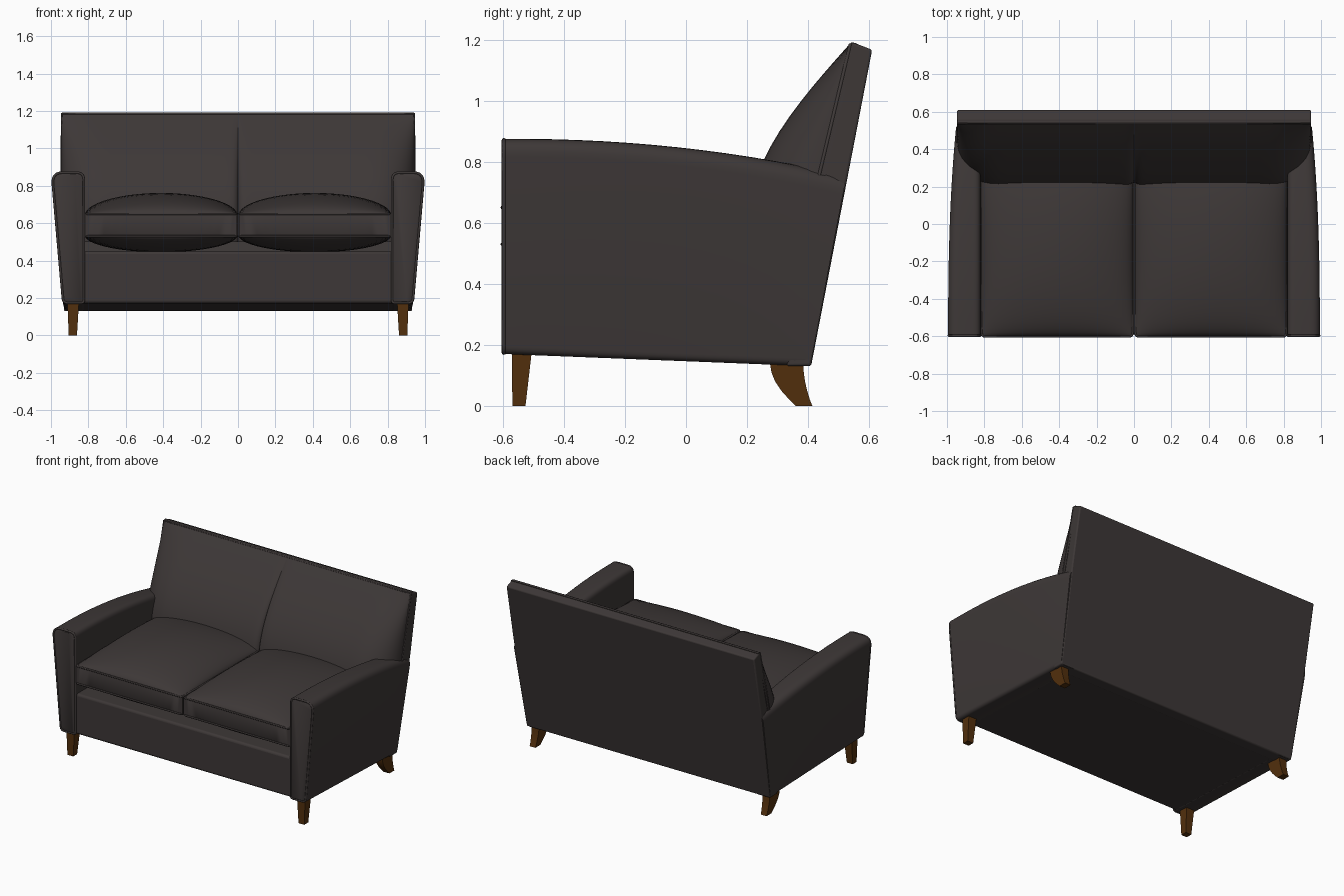
import bpy, bmesh, math
from mathutils import Vector

if "Cube" in bpy.data.objects:
    bpy.data.objects.remove(bpy.data.objects["Cube"])


def material(name, rgb):
    m = bpy.data.materials.new(name)
    m.diffuse_color = (*rgb, 1)
    m.use_nodes = True
    m.node_tree.nodes["Principled BSDF"].inputs["Base Color"].default_value = m.diffuse_color
    return m


FABRIC = material("dark upholstery", (0.047, 0.039, 0.038))
WOOD = material("brown wood", (0.085, 0.029, 0.004))


def finish(name, bm, mat, bevel=0, angle=40):
    bmesh.ops.recalc_face_normals(bm, faces=bm.faces)
    me = bpy.data.meshes.new(name)
    bm.to_mesh(me)
    bm.free()
    me.materials.append(mat)
    me.shade_smooth()
    me.set_sharp_from_angle(angle=math.radians(angle))
    ob = bpy.data.objects.new(name, me)
    bpy.context.collection.objects.link(ob)
    if bevel:
        mod = ob.modifiers.new("soft edges", 'BEVEL')
        mod.width, mod.segments = bevel, 3
        mod.limit_method = 'ANGLE'
    return ob


def loft(name, rings, mat, bevel=0):
    """Skin a list of equal-length closed rings and cap both ends."""
    bm = bmesh.new()
    vs = [[bm.verts.new(p) for p in r] for r in rings]
    n = len(rings[0])
    for a, b in zip(vs, vs[1:]):
        for i in range(n):
            j = (i + 1) % n
            bm.faces.new((a[i], a[j], b[j], b[i]))
    bm.faces.new(vs[0])
    bm.faces.new(vs[-1])
    return finish(name, bm, mat, bevel)


def slab(name, front, back, n, m):
    """Two grids front(u,v), back(u,v) with u,v in -1..1, joined around the rim."""
    bm = bmesh.new()

    def c(k, t):
        return -math.cos(math.pi * k / t)
    grids = [[[bm.verts.new(f(c(i, n), c(j, m))) for j in range(m + 1)]
              for i in range(n + 1)] for f in (front, back)]
    for g in grids:
        for i in range(n):
            for j in range(m):
                bm.faces.new((g[i][j], g[i + 1][j], g[i + 1][j + 1], g[i][j + 1]))
    rim = ([(i, 0) for i in range(n)] + [(n, j) for j in range(m)] +
           [(i, m) for i in range(n, 0, -1)] + [(0, j) for j in range(m, 0, -1)])
    a, b = grids
    for (i, j), (k, l) in zip(rim, rim[1:] + rim[:1]):
        bm.faces.new((a[i][j], a[k][l], b[k][l], b[i][j]))
    return finish(name, bm, FABRIC)


def piping(name, pts, r=0.007, closed=True):
    cu = bpy.data.curves.new(name, 'CURVE')
    cu.dimensions = '3D'
    cu.bevel_depth, cu.bevel_resolution = r, 2
    sp = cu.splines.new('POLY')
    sp.points.add(len(pts) - 1)
    for p, q in zip(sp.points, pts):
        p.co = (*q, 1)
    sp.use_cyclic_u = closed
    cu.materials.append(FABRIC)
    ob = bpy.data.objects.new(name, cu)
    bpy.context.collection.objects.link(ob)


def rounded(poly, radii, steps=6):
    """Round the corners of a 2D polygon."""
    out = []
    for i, r in enumerate(radii):
        p = Vector(poly[i])
        a = p + (Vector(poly[i - 1]) - p).normalized() * r
        b = p + (Vector(poly[(i + 1) % len(poly)]) - p).normalized() * r
        for k in range(steps + 1):
            t = k / steps
            out.append(a * (1 - t) ** 2 + p * 2 * t * (1 - t) + b * t * t)
    return out


def back_y(z):      # rear slanted plane
    return 0.41 + (z - 0.13) * 0.193


def seam_y(z):      # line where back cushion meets back frame
    return 0.54 - (1.19 - z) * 0.238


# Arms: lofted from front to slanted back, flaring outward at the top
def arm_ring(side, s, inset=0.0, push=0.0):
    y = -0.60 + s * 1.125
    zt = 0.875 - 0.12 * max(0, (y + 0.55) / 1.07) ** 2 - inset
    zb = 0.17 - 0.04 * s + inset
    xi, xb = 0.82 + inset, 0.938 - 0.008 * s - inset
    xt = 0.999 - 0.045 * s ** 2.5 - inset
    sec = rounded([(xi, zb), (xb, zb), (xt, zt), (xi, zt)], [0.015, 0.025, 0.06, 0.04])
    return [(side * x, -0.60 + push + s * (back_y(z) - 0.004 + 0.60), z) for x, z in sec]


for side, tag in ((-1, "left"), (1, "right")):
    rings = [arm_ring(side, 0, 0.012, -0.003), arm_ring(side, 0, 0.0, 0.008)]
    rings += [arm_ring(side, k / 14) for k in range(1, 15)]
    loft(f"{tag}_arm", rings, FABRIC)
    piping(f"{tag}_arm_piping", arm_ring(side, 0, 0.004, 0.003))

# Base rail and underside
base = [(-0.59, 0.172), (-0.59, 0.45), (0.40, 0.45), (0.38, 0.132)]
loft("base", [[(x, y, z) for y, z in base] for x in (-0.84, 0.84)], FABRIC, 0.015)

# Back frame, narrowing slightly to the floor
frame = [(0.41, 0.13), (0.5345, 0.775), (0.61, 1.167), (0.54, 1.194),
         (seam_y(0.775), 0.775), (0.33, 0.13)]
loft("back_frame", [[(sx * (0.93 + 0.017 * min(1, (z - 0.13) / 0.64)), y, z)
                     for y, z in frame] for sx in (-1, 1)], FABRIC, 0.008)
piping("back_piping", [(-0.943, seam_y(0.7), 0.7), (-0.943, seam_y(1.184), 1.184),
                       (0.943, seam_y(1.184), 1.184), (0.943, seam_y(0.7), 0.7)],
       0.006, False)

# Two back cushions: bulging forward, rolled at the outer side, pinched at the seam
for side, tag in ((-1, "left"), (1, "right")):
    def back_pt(u, v):
        return side * (u + 1) / 2 * 0.945, 0.50 + (v + 1) / 2 * 0.69

    def bulge(u, v):
        x, z = back_pt(u, v)
        e = max(0, (abs(x) - 0.72) / 0.225)
        g = math.sqrt(max(0, 1 - e * e)) * (1 - 0.12 * math.exp(-abs(x) / 0.012))
        return x, seam_y(z) - 0.208 * math.sin(math.pi * (1.19 - z)) * g, z

    def flat(u, v):
        x, z = back_pt(u, v)
        return x, seam_y(z) + 0.02, z
    slab(f"{tag}_back_cushion", bulge, flat, 28, 20)

# Two seat cushions: crowned top, sagging bottom, piped box band
for side, tag in ((-1, "left"), (1, "right")):
    def seat_pt(u, v, z0, h):
        f = max(0, (1 - u * u) * (1 - v * v)) ** 0.55
        return side * (0.411 + u * 0.406), -0.12 + v * 0.48, z0 + h * f

    slab(f"{tag}_seat_cushion", lambda u, v: seat_pt(u, v, 0.65, 0.112),
         lambda u, v: seat_pt(u, v, 0.53, -0.085), 22, 22)
    for z, part in ((0.65, "top"), (0.53, "bottom")):
        loop = rounded([(0.008, -0.602), (0.814, -0.602), (0.814, 0.35), (0.008, 0.35)],
                       [0.02] * 4, 4)
        piping(f"{tag}_seat_{part}_piping", [(side * x, y, z) for x, y in loop], 0.006)

# Legs: straight tapered in front, curved sabre legs at the rear
FRONT = [(0.0, -0.569, -0.526), (0.20, -0.571, -0.503)]
REAR = [(0.0, 0.36, 0.414), (0.02, 0.339, 0.406), (0.05, 0.312, 0.397),
        (0.08, 0.292, 0.390), (0.11, 0.280, 0.386), (0.14, 0.275, 0.384), (0.17, 0.273, 0.383)]
for side, tag in ((-1, "left"), (1, "right")):
    for part, rows in (("front", FRONT), ("rear", REAR)):
        rings = []
        for z, y0, y1 in rows:
            x0, x1 = 0.861 - 0.06 * z, 0.905 + 0.04 * z
            rings.append([(side * x0, y0, z), (side * x1, y0, z),
                          (side * x1, y1, z), (side * x0, y1, z)])
        loft(f"{tag}_{part}_leg", rings, WOOD)
